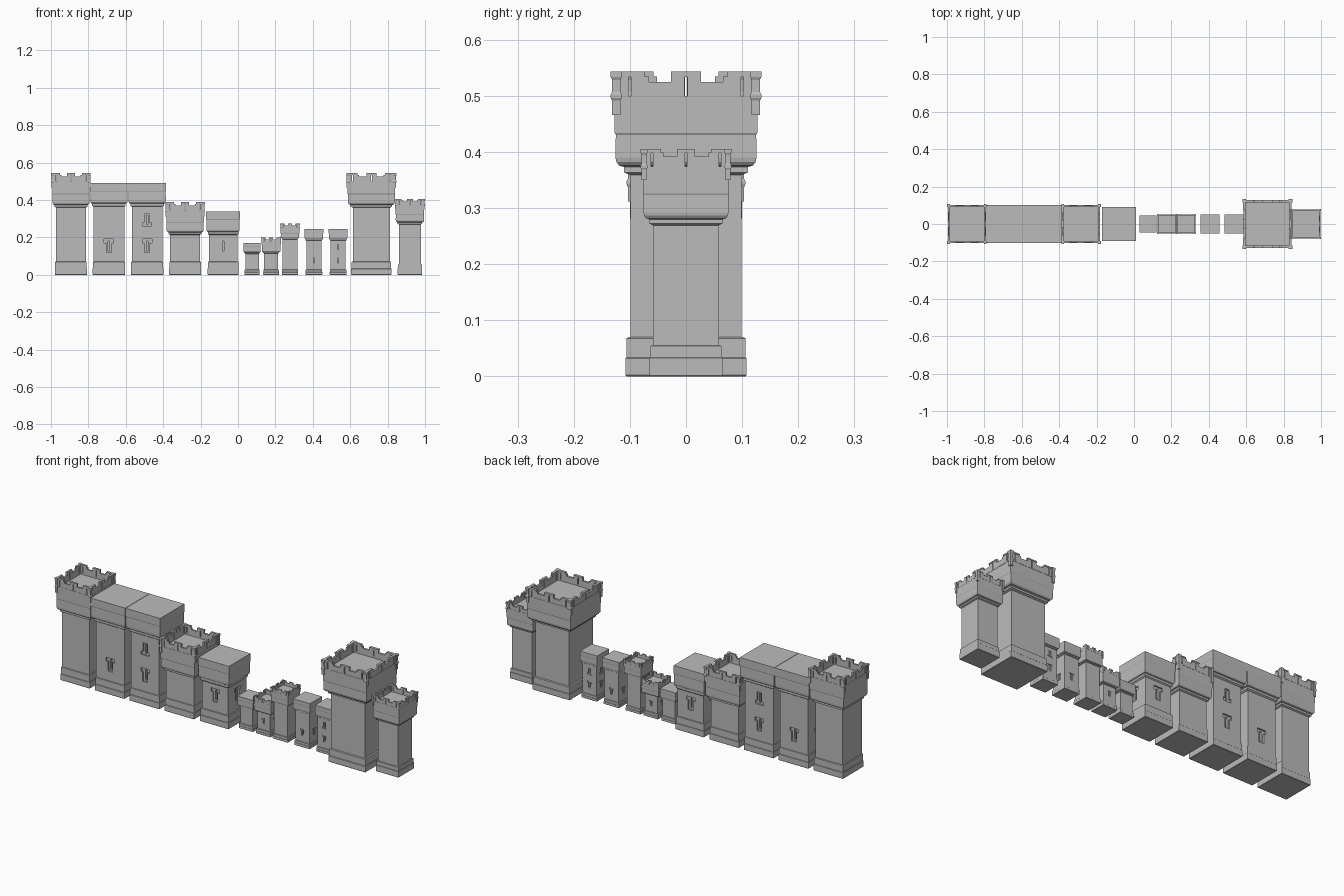
import bpy, bmesh, math
from mathutils import Matrix, Vector

cube = bpy.data.objects.get("Cube")
if cube:
    bpy.data.objects.remove(cube, do_unlink=True)

# Stone material shared by every tower
stone = bpy.data.materials.new("grey_stone")
stone.use_nodes = True
GREY = (0.5, 0.5, 0.5, 1)
stone.diffuse_color = GREY
shader = next(n for n in stone.node_tree.nodes if n.type == "BSDF_PRINCIPLED")
shader.inputs["Base Color"].default_value = GREY
shader.inputs["Roughness"].default_value = 0.8


def make_object(name, bm, x=0.0):
    bmesh.ops.recalc_face_normals(bm, faces=bm.faces[:])
    mesh = bpy.data.meshes.new(name)
    bm.to_mesh(mesh)
    bm.free()
    mesh.materials.append(stone)
    obj = bpy.data.objects.new(name, mesh)
    obj.location.x = x
    bpy.context.collection.objects.link(obj)
    return obj


def box(bm, lo, hi, turn=0):
    lo, hi = Vector(lo), Vector(hi)
    spin = Matrix.Rotation(turn * math.pi / 2, 4, "Z")
    place = Matrix.Translation((lo + hi) / 2) @ Matrix.Diagonal((*(hi - lo), 1))
    bmesh.ops.create_cube(bm, size=1, matrix=spin @ place)


def square_stack(bm, profile, centre=(0, 0)):
    """Loft square rings given as (half width, height), capped at both ends."""
    rings = []
    for half, z in profile:
        rings.append([bm.verts.new((centre[0] + sx * half, centre[1] + sy * half, z))
                      for sx, sy in ((-1, -1), (1, -1), (1, 1), (-1, 1))])
    for a, b in zip(rings, rings[1:]):
        for i in range(4):
            j = (i + 1) % 4
            bm.faces.new((a[i], a[j], b[j], b[i]))
    bm.faces.new(rings[0][::-1])
    bm.faces.new(rings[-1])


def plinth(name, x, base, shaft, step, top):
    c = base * 0.02
    bm = bmesh.new()
    square_stack(bm, [(base - c, 0), (base, c), (base, step - c), (base - c, step),
                      (base - c, top - c), (base - 3 * c, top), (shaft * 0.98, top)])
    make_object(name + "_plinth", bm, x)


def head(name, x, shaft, half, neck, top, roof):
    """Corbelled head: stepped collar, bulge, then two tall bands."""
    d, h = half - shaft, top - neck
    bm = bmesh.new()
    rings = [(shaft, neck - 0.01 * h), (shaft + 0.4 * d, neck + 0.03 * h),
             (shaft + 0.4 * d, neck + 0.12 * h), (shaft + 0.7 * d, neck + 0.14 * h),
             (shaft + 0.9 * d, neck + 0.2 * h), (half * 0.99, neck + 0.27 * h),
             (half * 0.985, neck + 0.64 * h), (half, neck + 0.67 * h), (half, top)]
    if roof > top:
        rings += [(half * 0.985, top + 0.03 * h), (half * 0.985, roof)]
    square_stack(bm, rings)
    make_object(name + "_head", bm, x)


def battlements(name, x, half, low, top):
    h, t = top - low, half * 0.09
    # Wall pieces along one half side: start, end, bottom, top
    pieces = [(0.02, 0.21, 0, 1), (0.21, 0.52, 0, 0.75), (0.52, 0.58, 0, 0.88),
              (0.58, 0.77, 0, 1), (0.77, 0.81, 0, 0.41), (0.77, 0.81, 0.87, 1),
              (0.81, 0.95, 0, 1)]
    bm = bmesh.new()
    for turn in range(4):
        for a, b, z0, z1 in pieces:
            for u, v in ((a, b), (-b, -a)):
                box(bm, (u * half, -half, low + z0 * h), (v * half, t - half, low + z1 * h), turn)
        for z0, z1 in ((0, 0.41), (0.87, 1)):
            box(bm, (-0.02 * half, -half, low + z0 * h), (0.02 * half, t - half, low + z1 * h), turn)
        # Thin moulding under the wall and copings on the merlons
        box(bm, (-half, -half * 1.01, low + 0.33 * h), (half, t - half, low + 0.4 * h), turn)
        for u, v in ((-0.94, -0.58), (-0.21, 0.21), (0.58, 0.94)):
            box(bm, (u * half, -half * 1.015, low + 0.91 * h), (v * half, t - half, top), turn)
    make_object(name + "_battlements", bm, x)
    # Corner turret posts with foot, collar and cap
    bm = bmesh.new()
    wide, slim, c = half * 0.078, half * 0.06, half * 0.978
    for sx in (-1, 1):
        for sy in (-1, 1):
            square_stack(bm, [(slim, low - 0.06 * h), (slim, low + 0.3 * h),
                              (wide, low + 0.36 * h), (wide, low + 0.44 * h),
                              (slim, low + 0.5 * h), (slim, low + 0.8 * h),
                              (wide, low + 0.87 * h), (wide, top)], (sx * c, sy * c))
    make_object(name + "_corner_posts", bm, x)


def cut_slits(obj, shaft, slits):
    """Cut a T-shaped arrow loop on all four sides for each (bottom, top, flipped)."""
    bm = bmesh.new()
    for z0, z1, flipped in slits:
        h = z1 - z0
        outline = [(-0.2, 0), (0.2, 0), (0.2, 0.72), (0.36, 0.72),
                   (0.36, 1), (-0.36, 1), (-0.36, 0.72), (-0.2, 0.72)]
        for turn in range(4):
            spin = Matrix.Rotation(turn * math.pi / 2, 4, "Z")
            verts = [bm.verts.new(spin @ Vector((u * h, -shaft * 1.1, z0 + (1 - v if flipped else v) * h)))
                     for u, v in outline]
            face = bm.faces.new(verts)
            new = bmesh.ops.extrude_face_region(bm, geom=[face])["geom"]
            bmesh.ops.translate(bm, vec=spin @ Vector((0, shaft * 0.2, 0)),
                                verts=[g for g in new if isinstance(g, bmesh.types.BMVert)])
            box(bm, (-0.06 * h, -shaft * 1.05, z0 + 0.12 * h), (0.06 * h, -shaft * 0.7, z0 + 0.88 * h), turn)
    cutter = make_object("slit_cutter", bm, obj.location.x)
    cutter.hide_render = True
    mod = obj.modifiers.new("slits", "BOOLEAN")
    mod.operation, mod.solver, mod.object, mod.use_self = "DIFFERENCE", "EXACT", cutter, True
    bpy.context.view_layer.update()
    deps = bpy.context.evaluated_depsgraph_get()
    mesh = bpy.data.meshes.new_from_object(obj.evaluated_get(deps))
    obj.modifiers.clear()
    obj.data = mesh
    bpy.data.objects.remove(cutter, do_unlink=True)


def tower(name, x, base, shaft, half, step, foot, neck, body, top=None, slits=()):
    plinth(name, x, base, shaft, step, foot)
    bm = bmesh.new()
    box(bm, (-shaft, -shaft, foot * 0.9), (shaft, shaft, neck + 0.005))
    wall = make_object(name + "_shaft", bm, x)
    if slits:
        cut_slits(wall, shaft, slits)
    head(name, x, shaft, half, neck, body, body + 0.3 * (top - body) if top else body)
    if top:
        battlements(name, x, half, body, top)


# The row of towers from one end to the other
LOW = (0.12, 0.19, False)
tower("tall_end_tower", -0.893, 0.086, 0.08, 0.1, 0.034, 0.07, 0.36, 0.47, 0.543)
tower("tall_plain_tower", -0.69, 0.087, 0.082, 0.101, 0.034, 0.07, 0.365, 0.49, None, [LOW])
tower("tall_double_slit_tower", -0.486, 0.087, 0.082, 0.101, 0.034, 0.07, 0.365, 0.49, None,
      [LOW, (0.26, 0.325, True)])
tower("medium_battlement_tower", -0.283, 0.086, 0.081, 0.1, 0.034, 0.07, 0.215, 0.316, 0.388)
tower("medium_plain_tower", -0.08, 0.083, 0.076, 0.09, 0.034, 0.07, 0.215, 0.338, None, [LOW])
tower("tiny_plain_tower", 0.075, 0.041, 0.036, 0.046, 0.014, 0.027, 0.113, 0.17)
tower("tiny_battlement_tower", 0.177, 0.042, 0.037, 0.05, 0.014, 0.027, 0.115, 0.163, 0.198, [(0.06, 0.088, False)])
tower("small_battlement_tower", 0.278, 0.044, 0.04, 0.05, 0.014, 0.027, 0.19, 0.238, 0.273)
tower("small_plain_tower", 0.406, 0.045, 0.041, 0.05, 0.014, 0.027, 0.183, 0.245, None, [(0.06, 0.095, False)])
tower("small_double_slit_tower", 0.535, 0.045, 0.041, 0.05, 0.014, 0.027, 0.183, 0.245, None,
      [(0.06, 0.095, False), (0.13, 0.165, True)])
tower("great_tower", 0.713, 0.108, 0.099, 0.127, 0.034, 0.07, 0.36, 0.47, 0.543)
tower("slender_tower", 0.919, 0.065, 0.0585, 0.0765, 0.034, 0.055, 0.27, 0.353, 0.405)
